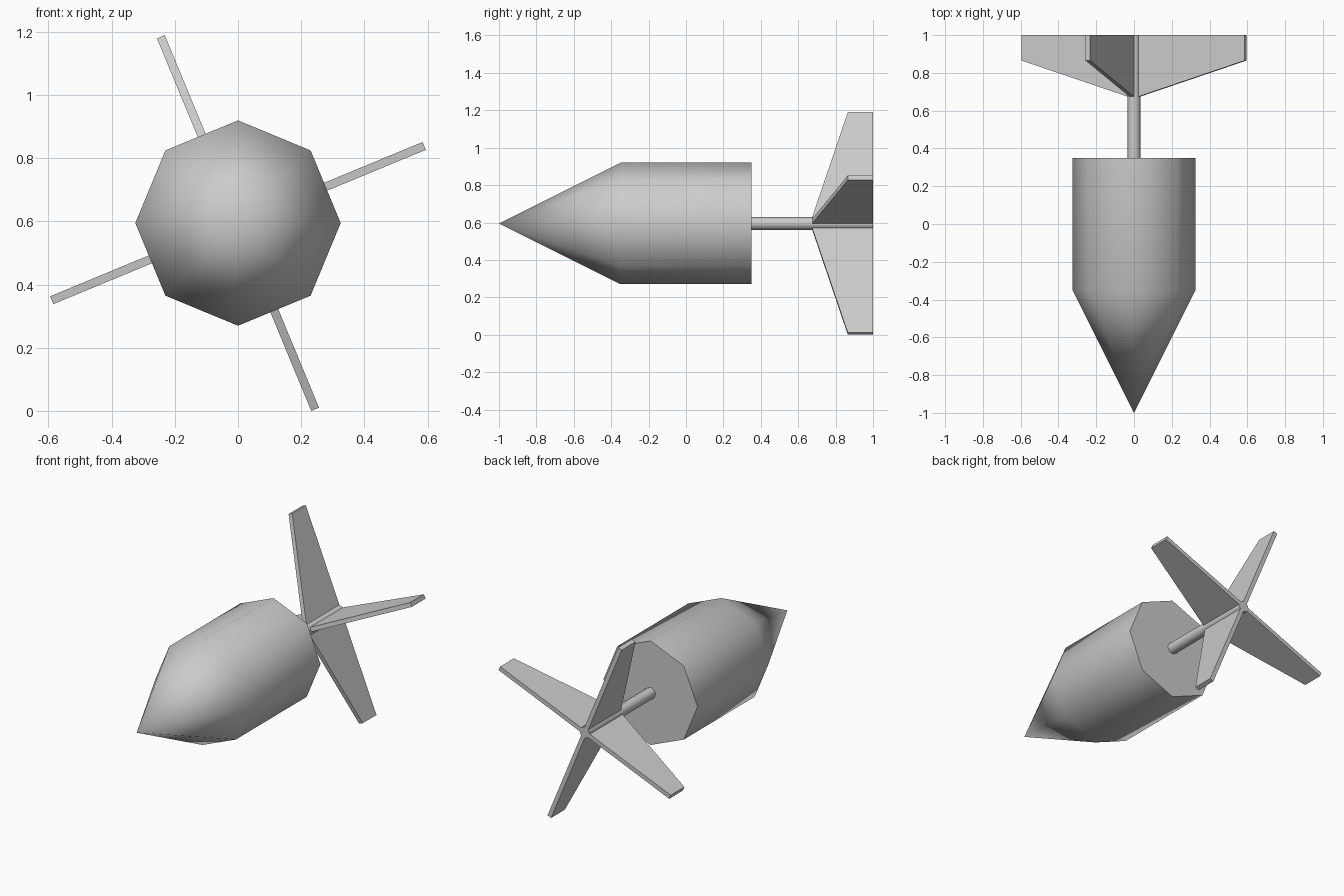
import bpy, bmesh, math
from mathutils import Matrix, Vector

if "Cube" in bpy.data.objects:
    bpy.data.objects.remove(bpy.data.objects["Cube"], do_unlink=True)

AXIS_Z = 0.595   # height of the long axis
SIDES = 8

grey = bpy.data.materials.new("plain grey")
grey.use_nodes = True
grey.diffuse_color = (0.6, 0.6, 0.6, 1)
grey.node_tree.nodes["Principled BSDF"].inputs["Base Color"].default_value = (0.6, 0.6, 0.6, 1)


def finish(name, bm, smooth):
    bmesh.ops.recalc_face_normals(bm, faces=bm.faces)
    mesh = bpy.data.meshes.new(name)
    bm.to_mesh(mesh)
    bm.free()
    mesh.materials.append(grey)
    obj = bpy.data.objects.new(name, mesh)
    bpy.context.collection.objects.link(obj)
    obj.location.z = AXIS_Z
    if smooth:
        bpy.ops.object.select_all(action='DESELECT')
        obj.select_set(True)
        bpy.context.view_layer.objects.active = obj
        bpy.ops.object.shade_smooth_by_angle(angle=math.radians(50))
    return obj


def lathe(name, profile):
    """Eight-sided solid along y from (radius, y) points; radius 0 makes a tip."""
    bm = bmesh.new()
    rings = []
    for r, y in profile:
        angles = [math.tau * i / SIDES for i in range(SIDES if r else 1)]
        rings.append([bm.verts.new((r * math.cos(a), y, r * math.sin(a))) for a in angles])
    for a, b in zip(rings, rings[1:]):
        for i in range(SIDES):
            j = (i + 1) % SIDES
            if len(a) == 1:
                bm.faces.new((a[0], b[i], b[j]))
            else:
                bm.faces.new((a[i], a[j], b[j], b[i]))
    for ring in (rings[0], rings[-1]):
        if len(ring) > 1:
            bm.faces.new(ring)
    return finish(name, bm, True)


# Pointed body and thin tail rod
lathe("body", [(0, -1), (0.325, -0.35), (0.325, 0.35)])
ROD = 0.035
lathe("tail_rod", [(ROD, 0.35), (ROD, 1)])

# Four swept fins, each as wide as one flat of the rod
half = ROD * math.sin(math.pi / SIDES)
root = ROD * math.cos(math.pi / SIDES)
outline = [(root, 0.675), (0.638, 0.865), (0.638, 1), (root, 1)]
for k, name in enumerate(("left_fin", "top_fin", "right_fin", "bottom_fin")):
    bm = bmesh.new()
    face = bm.faces.new([bm.verts.new((r, y, -half)) for r, y in outline])
    side = bmesh.ops.extrude_face_region(bm, geom=[face])["geom"]
    bmesh.ops.translate(bm, vec=Vector((0, 0, 2 * half)),
                        verts=[g for g in side if isinstance(g, bmesh.types.BMVert)])
    turn = -math.pi / SIDES - k * math.pi / 2
    bmesh.ops.transform(bm, matrix=Matrix.Rotation(turn, 4, 'Y'), verts=bm.verts)
    finish(name, bm, False)
